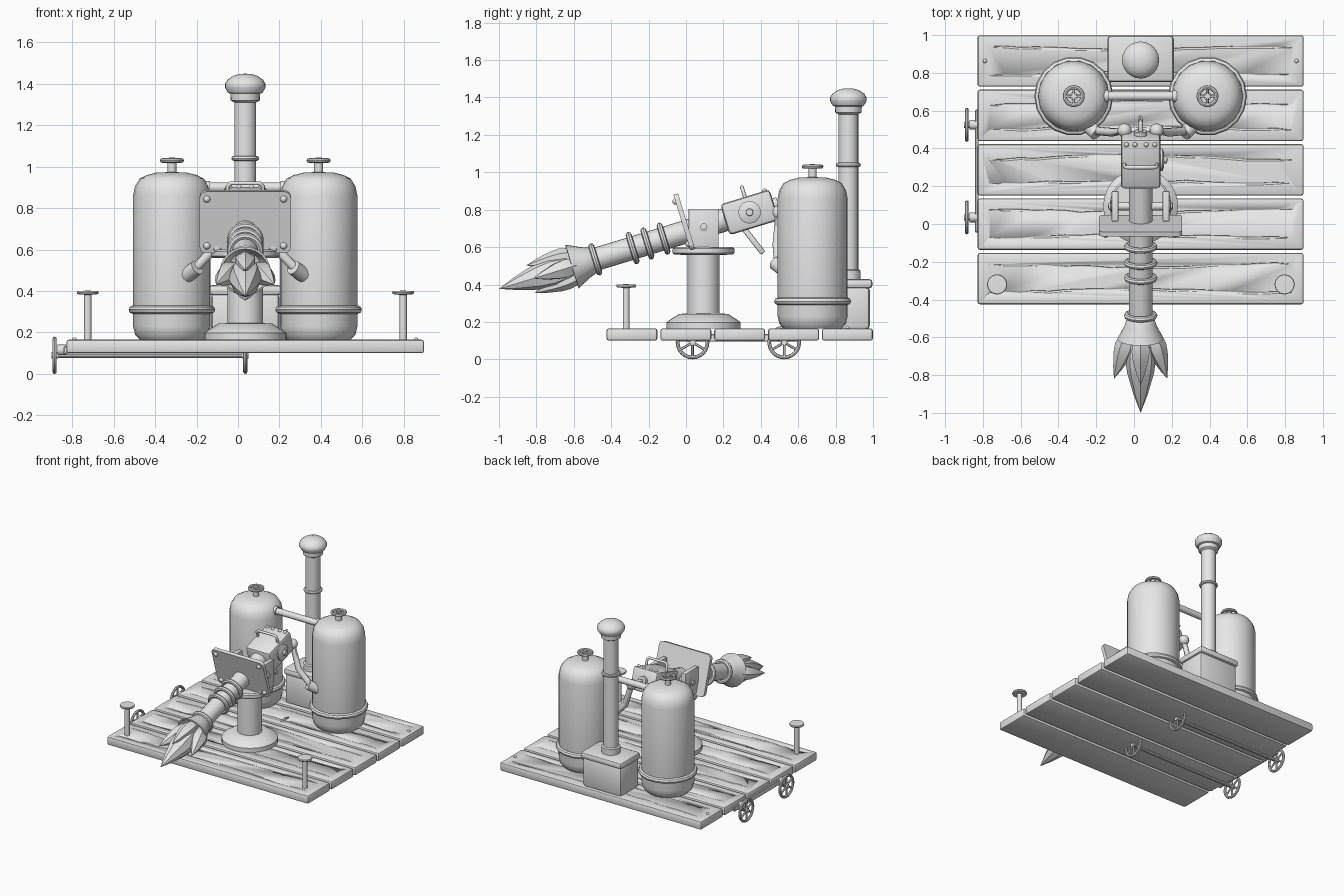
import bpy, bmesh, math, random
from mathutils import Matrix, Vector

if "Cube" in bpy.data.objects:
    bpy.data.objects.remove(bpy.data.objects["Cube"], do_unlink=True)

random.seed(4)
CX = 0.035                     # centre line of the machine
DECK = 0.165                   # top of the deck
T = Matrix.Translation
def rot(deg, axis): return Matrix.Rotation(math.radians(deg), 4, axis)

grey = bpy.data.materials.new("plain_grey")
grey.use_nodes = True
grey.diffuse_color = (0.8, 0.8, 0.8, 1)
grey.node_tree.nodes["Principled BSDF"].inputs["Base Color"].default_value = (0.8, 0.8, 0.8, 1)


def finish(name, bm, M=Matrix(), angle=35):
    bmesh.ops.remove_doubles(bm, verts=bm.verts, dist=0.0002)
    bmesh.ops.recalc_face_normals(bm, faces=bm.faces)
    for f in bm.faces:
        f.smooth = True
    me = bpy.data.meshes.new(name)
    bm.to_mesh(me)
    bm.free()
    me.set_sharp_from_angle(angle=math.radians(angle))
    me.materials.append(grey)
    ob = bpy.data.objects.new(name, me)
    ob.matrix_world = M
    bpy.context.collection.objects.link(ob)
    return ob


def box(name, size, M, bevel=0.01, segs=2):
    bm = bmesh.new()
    bmesh.ops.create_cube(bm, size=1, matrix=Matrix.Diagonal((*size, 1)))
    if bevel:
        bmesh.ops.bevel(bm, geom=bm.edges[:], offset=bevel, segments=segs,
                        profile=0.5, affect='EDGES')
    return finish(name, bm, M)


def spin(bm, profile, segs=24):
    rings = []
    for r, z in profile:
        rings.append([bm.verts.new((r * math.cos(2 * math.pi * i / segs),
                                    r * math.sin(2 * math.pi * i / segs), z))
                      for i in range(segs)])
    for a, b in zip(rings, rings[1:]):
        for i in range(segs):
            j = (i + 1) % segs
            bm.faces.new((a[i], a[j], b[j], b[i]))


def lathe(name, profile, M, segs=24, angle=35):
    bm = bmesh.new()
    spin(bm, profile, segs)
    return finish(name, bm, M, angle)


def rod(name, r, z0, z1, M, segs=16):
    return lathe(name, [(0, z0), (r, z0), (r, z1), (0, z1)], M, segs)


def circle(R, r, z=0, n=8):
    return [(R + r * math.cos(2 * math.pi * i / n), z + r * math.sin(2 * math.pi * i / n))
            for i in range(n + 1)]


def ring(name, R, r, z, M, segs=24):
    return lathe(name, circle(R, r, z), M, segs)


def wheel(name, R, r, spokes, hub, M):
    bm = bmesh.new()
    spin(bm, circle(R, r), 24)
    spin(bm, [(0, -hub), (hub, -hub), (hub, hub), (0, hub)], 12)
    for i in range(spokes):
        a = rot(360 * i / spokes, 'Z') @ T((R / 2, 0, 0)) @ rot(90, 'Y')
        bmesh.ops.create_cone(bm, cap_ends=True, segments=6, radius1=r * 0.7,
                              radius2=r * 0.7, depth=R, matrix=a)
    return finish(name, bm, M)


def tube(name, points, r, M=Matrix(), taper=False):
    cu = bpy.data.curves.new(name, 'CURVE')
    cu.dimensions = '3D'
    cu.bevel_depth, cu.bevel_resolution, cu.use_fill_caps = r, 2, True
    sp = cu.splines.new('POLY')
    sp.points.add(len(points) - 1)
    for i, p in enumerate(points):
        sp.points[i].co = (*p, 1)
        sp.points[i].radius = 0.3 if taper and i in (0, len(points) - 1) else 1
    tmp = bpy.data.objects.new(name, cu)
    bm = bmesh.new()
    bm.from_mesh(bpy.data.meshes.new_from_object(tmp))
    bpy.data.objects.remove(tmp)
    return finish(name, bm, M, 50)


def ball(name, r, M):
    bm = bmesh.new()
    bmesh.ops.create_uvsphere(bm, u_segments=14, v_segments=8, radius=r)
    return finish(name, bm, M, 60)


# Deck planks with carved grain
for k in range(5):
    y = 0.863 - 0.288 * k
    plank = box(f"plank_{k + 1}", (1.726, 0.272, 0.065), T((CX, y, DECK - 0.0325)), 0.012)
    cutters = []
    for s in (-1, 1):
        bend = random.uniform(-0.014, 0.014)
        pts = [(CX - 0.8 + 0.08 * i,
                y + s * 0.066 + bend * math.cos(i / 3) + random.uniform(-0.004, 0.004),
                DECK + 0.001) for i in range(21)]
        c = tube("grain_cutter", pts, 0.006, taper=True)
        c.hide_render = True
        mod = plank.modifiers.new("grain", 'BOOLEAN')
        mod.operation, mod.solver, mod.object = 'DIFFERENCE', 'EXACT', c
        cutters.append(c)
    bpy.context.view_layer.update()
    dg = bpy.context.evaluated_depsgraph_get()
    carved = bpy.data.meshes.new_from_object(plank.evaluated_get(dg))
    plank.modifiers.clear()
    plank.data = carved
    for c in cutters:
        bpy.data.objects.remove(c)
for x in (-0.79, 0.86):
    ball("nail", 0.011, T((x, 0.863, DECK)))

# Front posts
for x in (-0.725, 0.797):
    lathe("front_post", [(0, 0.16), (0.018, 0.16), (0.018, 0.382), (0.05, 0.385),
                         (0.053, 0.392), (0.05, 0.4), (0, 0.402)], T((x, -0.32, 0)))

# Running wheels, axles and side rail
for y in (0.035, 0.525):
    for x in (-0.885, CX):
        wheel("deck_wheel", 0.08, 0.01, 6, 0.016, T((x, y, 0.09)) @ rot(90, 'Y'))
    rod("axle", 0.011, -0.885, CX, T((0, y, 0.088)) @ rot(90, 'Y'), 10)
    rod("axle_hub", 0.026, -0.87, -0.83, T((0, y, 0.115)) @ rot(90, 'Y'), 12)
box("side_rail", (0.018, 0.65, 0.04), T((-0.832, 0.28, 0.115)), 0.004, 1)

# Pressure tanks with valve wheels
tank = [(0, 0.165), (0.155, 0.165), (0.178, 0.19), (0.187, 0.23), (0.187, 0.86),
        (0.178, 0.905), (0.155, 0.942), (0.12, 0.96), (0.075, 0.971), (0, 0.975)]
for s in (-1, 1):
    M = T((CX + s * 0.354, 0.677, 0))
    lathe("tank", tank, M, 24, 45)
    lathe("tank_band", circle(0.189, 0.02, 0.31), M, 18)
    rod("valve_stem", 0.022, 0.96, 1.025, M, 12)
    wheel("valve_wheel", 0.047, 0.011, 4, 0.014, M @ T((0, 0, 1.03)))
    rod("bridge_collar", 0.032, 0.17, 0.2, T((CX, 0.677, 0.9)) @ rot(s * 90, 'Y'))
rod("bridge_pipe", 0.024, -0.22, 0.22, T((CX, 0.677, 0.9)) @ rot(90, 'Y'))

# Firebox and chimney
box("firebox", (0.33, 0.225, 0.23), T((CX, 0.87, 0.275)), 0.02)
box("firebox_lid", (0.352, 0.247, 0.052), T((CX, 0.874, 0.404)), 0.02)
C = T((CX, 0.868, 0))
lathe("chimney", [(0, 0.42), (0.066, 0.42), (0.066, 0.475), (0.053, 0.48), (0.053, 1.31),
                  (0.07, 1.32), (0.072, 1.352), (0.083, 1.356), (0.098, 1.382),
                  (0.098, 1.4), (0.085, 1.42), (0.06, 1.438), (0.03, 1.447), (0, 1.449)], C)
ring("chimney_band", 0.055, 0.012, 1.04, C)

# Pedestal and yoke
P = T((CX, 0.094, 0))
lathe("pedestal", [(0, 0.165), (0.198, 0.165), (0.198, 0.198), (0.185, 0.208), (0.13, 0.243),
                   (0.086, 0.245), (0.086, 0.558), (0.155, 0.56), (0.165, 0.568),
                   (0.165, 0.592), (0.155, 0.6), (0, 0.6)], P, 28)
for s in (-1, 1):
    box("yoke_plate", (0.036, 0.162, 0.21), P @ T((s * 0.135, 0, 0.7)), 0.006)
    lathe("yoke_bolt", [(0, 0.14), (0.03, 0.14), (0.03, 0.157), (0.018, 0.16),
                        (0.018, 0.17), (0, 0.172)], P @ T((0, 0, 0.71)) @ rot(s * 90, 'Y'), 12)
rod("pivot_pin", 0.022, -0.14, 0.14, P @ T((0, 0, 0.71)) @ rot(90, 'Y'))

# Gun, tilted about the pivot; B points down the barrel
G = P @ T((0, 0, 0.711)) @ rot(17, 'X')
B = G @ rot(90, 'X')
rod("barrel", 0.062, -0.2, 0.63, B, 20)
for t in (0.224, 0.314, 0.397, 0.605):
    ring("barrel_ring", 0.073, 0.016, t, B)
lathe("nozzle", [(0.055, 0.6), (0.07, 0.615), (0.085, 0.66), (0.122, 0.735),
                 (0.112, 0.737), (0.075, 0.665), (0, 0.65)], B)

# Flame tongues
tongue = [(0, 0), (0.55, 0.06), (0.9, 0.24), (1, 0.4), (0.86, 0.56), (0.45, 0.8), (0, 1)]
lathe("flame_core", [(0.082 * r, 0.65 + 0.494 * z) for r, z in tongue], B, 8)
for a in (0, 90, 180, 270):
    M = B @ rot(a, 'Z') @ T((0.045, 0, 0.66)) @ rot(18 if a % 180 == 0 else 6, 'Y')
    lathe("flame_tongue", [(0.055 * r, 0.31 * z) for r, z in tongue], M, 6)

# Shield
S = G @ T((0, -0.092, 0.053))
shield = box("shield", (0.44, 0.026, 0.31), S, 0)
bm = bmesh.new()
bm.from_mesh(shield.data)
corners = [e for e in bm.edges if abs(e.verts[0].co.y - e.verts[1].co.y) > 0.01]
bmesh.ops.bevel(bm, geom=corners, offset=0.03, segments=3, profile=0.5, affect='EDGES')
bm.to_mesh(shield.data)
bm.free()
shield.data.set_sharp_from_angle(angle=math.radians(35))
for x in (-0.185, 0.185):
    for z in (-0.118, 0.118):
        ball("shield_rivet", 0.017, S @ T((x, -0.013, z)))

# Breech block with handle, knob, rivets and lever
K = G @ T((0, 0.257, 0))
box("breech_block", (0.21, 0.276, 0.172), K, 0.02)
tube("carry_handle", [(-0.085, 0, 0.08), (-0.085, 0, 0.125), (-0.07, 0, 0.14),
                      (0.07, 0, 0.14), (0.085, 0, 0.125), (0.085, 0, 0.08)], 0.01, K)
for x in (-0.075, -0.03, 0.03, 0.075):
    ball("breech_rivet", 0.013, K @ T((x, 0.11, 0.086)))
lathe("side_knob", [(0, 0.1), (0.06, 0.1), (0.06, 0.115), (0.045, 0.122), (0.02, 0.125),
                    (0.018, 0.14), (0, 0.142)], K @ rot(90, 'Y'))
box("trigger_lever", (0.03, 0.03, 0.17), T((CX, 0.36, 0.635)) @ rot(38, 'X'), 0.006)
rod("breech_plug", 0.035, -0.16, -0.12, K @ rot(90, 'X'))
lathe("breech_spike", [(0.014, -0.15), (0.012, -0.2), (0, -0.23)], K @ rot(90, 'X'), 10)

# Feed pipes from tanks to breech
for s in (-1, 1):
    top, low = Vector((CX + s * 0.085, 0.495, 0.785)), Vector((CX + s * 0.25, 0.495, 0.5))
    ball("feed_joint", 0.038, T(top))
    tube("feed_pipe", [(CX + s * 0.07, 0.42, 0.79), top, (CX + s * 0.145, 0.485, 0.61), low], 0.023)
    aim = Vector((s * 0.105, 0.1, -0.08)).to_track_quat('Z', 'Y').to_matrix().to_4x4()
    rod("feed_coupling", 0.037, -0.03, 0.05, T(low) @ aim, 12)
